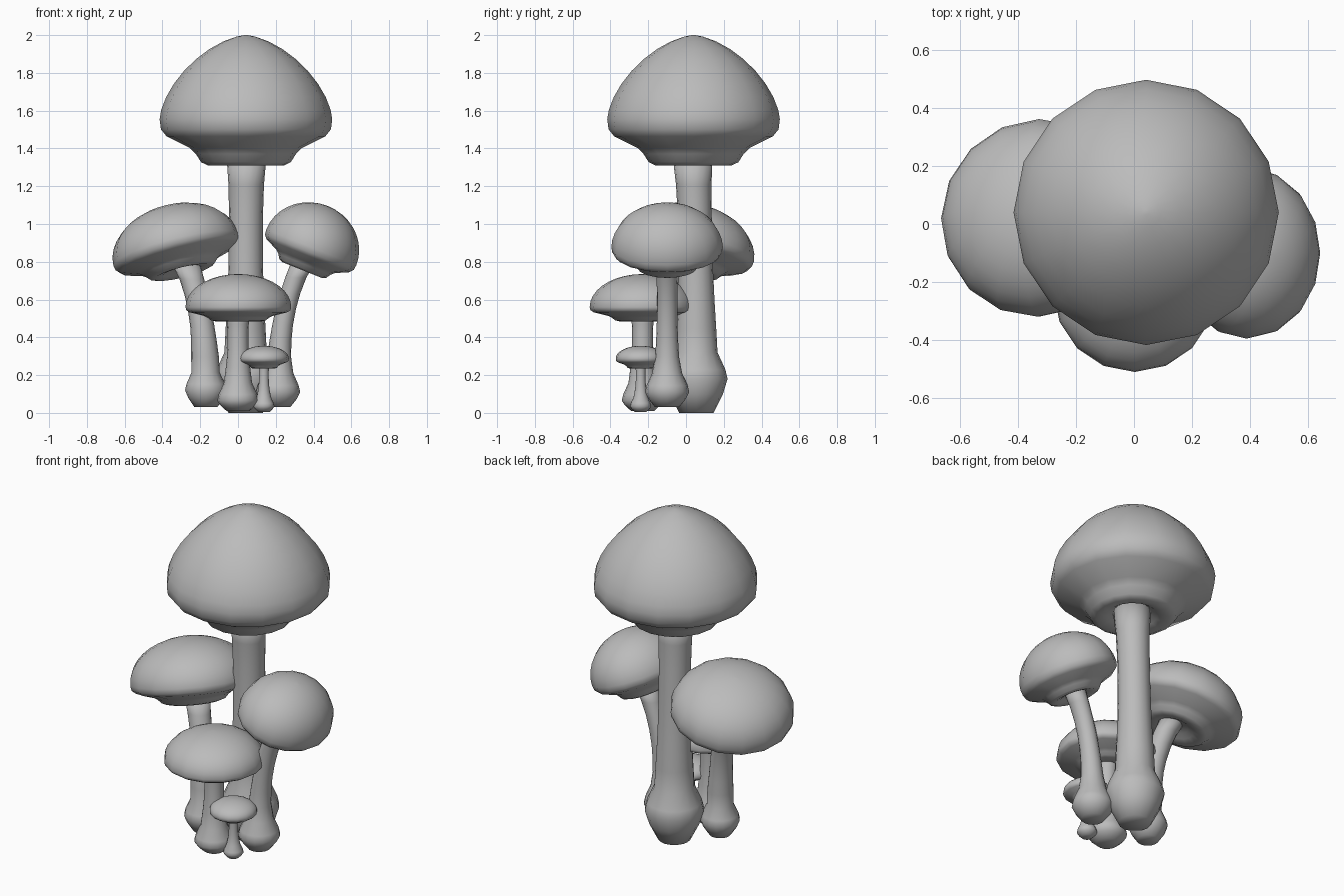
import bpy, bmesh
from math import sin, cos, pi
from mathutils import Vector, Matrix

cube = bpy.data.objects.get("Cube")
if cube:
    bpy.data.objects.remove(cube)

SIDES = 16
DOME_STEPS = 9

grey = bpy.data.materials.new("mushroom_grey")
grey.use_nodes = True
colour = (0.5, 0.5, 0.5, 1)
grey.diffuse_color = colour
grey.node_tree.nodes["Principled BSDF"].inputs["Base Color"].default_value = colour


def loft(name, rings, matrix=Matrix()):
    """Skin a stack of (centre, radius) circles, closed at both ends."""
    bm = bmesh.new()
    loops = []
    for centre, radius in rings:
        loop = []
        for i in range(SIDES):
            a = 2 * pi * i / SIDES
            loop.append(bm.verts.new(centre + Vector((cos(a), sin(a), 0)) * radius))
        loops.append(loop)
    for low, high in zip(loops, loops[1:]):
        for i in range(SIDES):
            j = (i + 1) % SIDES
            bm.faces.new((low[i], low[j], high[j], high[i]))
    for loop, (centre, _) in ((loops[0], rings[0]), (loops[-1], rings[-1])):
        tip = bm.verts.new(centre)
        for i in range(SIDES):
            bm.faces.new((loop[i], loop[(i + 1) % SIDES], tip))
    bmesh.ops.transform(bm, matrix=matrix, verts=bm.verts)
    bmesh.ops.recalc_face_normals(bm, faces=bm.faces)
    mesh = bpy.data.meshes.new(name)
    bm.to_mesh(mesh)
    bm.free()
    mesh.materials.append(grey)
    mesh.polygons.foreach_set("use_smooth", [True] * len(mesh.polygons))
    obj = bpy.data.objects.new(name, mesh)
    bpy.context.collection.objects.link(obj)


# Underside of a cap: rim, gill slope and collar (radius, drop)
UNDERSIDE = ((0.2, 0.8), (0.3, 0.93), (0.44, 1), (0.52, 0.93), (0.58, 0.75),
             (0.65, 0.62), (0.92, 0.37), (0.985, 0.22))


def cap(name, centre, radius, up, down, power=2, axis=(0, 0, 1), squash=1):
    rings = [(Vector((0, 0, -d * down)), r * radius) for r, d in UNDERSIDE]
    for i in range(DOME_STEPS):
        a = pi / 2 * i / DOME_STEPS
        e = 2 / power
        rings.append((Vector((0, 0, up * sin(a) ** e)), radius * cos(a) ** e))
    rings.append((Vector((0, 0, up)), radius * 0.02))
    tilt = Vector((0, 0, 1)).rotation_difference(Vector(axis)).to_matrix().to_4x4()
    loft(name, rings, Matrix.Translation(centre) @ tilt @ Matrix.Diagonal((squash, 1, 1, 1)))


def stem(name, base, top, bulb, bulb_z, radius):
    """Bulbous foot, then a stalk that bends out towards its top."""
    base, top = Vector(base), Vector(top)
    z = base.z
    profile = [(z, bulb * 0.55), (z + (bulb_z - z) * 0.55, bulb * 0.85), (bulb_z, bulb),
               (bulb_z + bulb * 0.3, bulb * 0.93),
               (bulb_z + bulb * 0.85, max(bulb * 0.68, radius * 1.15)),
               (bulb_z + bulb * 1.6, radius * 1.15)]
    start = profile[-1][0]
    for i, swell in enumerate((1.06, 1, 0.98, 0.98, 1.02, 1.15), 1):
        profile.append((start + (top.z - start) * i / 6, radius * swell))
    rings = []
    for height, r in profile:
        t = (height - z) / (top.z - z)
        centre = base.lerp(top, t ** 3)
        centre.z = height
        rings.append((centre, r))
    loft(name, rings)


# Tall central mushroom
stem("tall_stem", (0.04, 0.055, 0), (0.045, 0.035, 1.36), 0.165, 0.18, 0.092)
cap("tall_cap", (0.042, 0.04, 1.555), 0.457, 0.445, 0.245, power=1.6)

# Leaning mushrooms on either side
stem("right_stem", (-0.17, -0.085, 0.03), (-0.275, 0, 0.79), 0.11, 0.12, 0.064)
cap("right_cap", (-0.325, 0.02, 0.863), 0.345, 0.24, 0.125, axis=(-0.25, 0.19, 1))
stem("left_stem", (0.212, -0.1, 0.03), (0.345, -0.1, 0.8), 0.117, 0.11, 0.055)
cap("left_cap", (0.388, -0.1, 0.877), 0.295, 0.235, 0.13, axis=(0.4, 0, 1), squash=0.87)

# Short front mushroom
stem("front_stem", (0, -0.23, 0.01), (0, -0.23, 0.52), 0.11, 0.065, 0.056)
cap("front_cap", (0.002, -0.23, 0.56), 0.28, 0.175, 0.075)

# Tiny mushroom
stem("tiny_stem", (0.137, -0.24, 0.005), (0.137, -0.24, 0.26), 0.056, 0.035, 0.026)
cap("tiny_cap", (0.137, -0.24, 0.288), 0.132, 0.067, 0.053)
